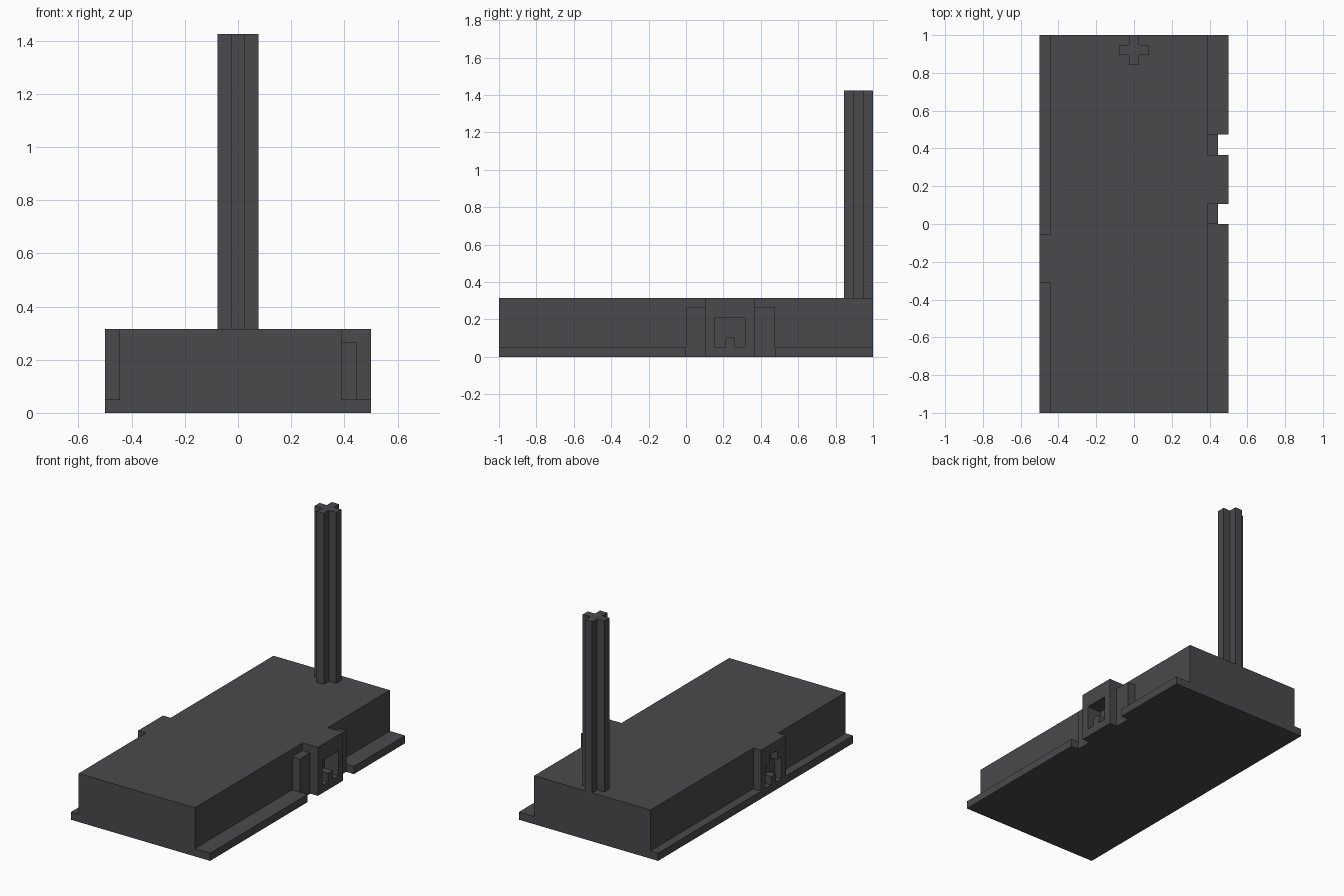
import bpy
import bmesh
from mathutils import Vector

cube = bpy.data.objects.get("Cube")
if cube:
    bpy.data.objects.remove(cube, do_unlink=True)

# Single charcoal plastic
charcoal = bpy.data.materials.new("charcoal_grey")
charcoal.use_nodes = True
COLOUR = (0.068, 0.066, 0.071, 1)
charcoal.diffuse_color = COLOUR
charcoal.node_tree.nodes["Principled BSDF"].inputs["Base Color"].default_value = COLOUR


def prism(name, profile, start, end, axis="z"):
    """Extrude a flat outline: (x, y) along z, or (y, z) along x."""
    bm = bmesh.new()
    if axis == "z":
        points = [(a, b, start) for a, b in profile]
        step = Vector((0, 0, end - start))
    else:
        points = [(start, a, b) for a, b in profile]
        step = Vector((end - start, 0, 0))
    face = bm.faces.new([bm.verts.new(p) for p in points])
    made = bmesh.ops.extrude_face_region(bm, geom=[face])["geom"]
    top = [g for g in made if isinstance(g, bmesh.types.BMVert)]
    bmesh.ops.translate(bm, vec=step, verts=top)
    bmesh.ops.recalc_face_normals(bm, faces=bm.faces)
    mesh = bpy.data.meshes.new(name)
    bm.to_mesh(mesh)
    bm.free()
    mesh.materials.append(charcoal)
    obj = bpy.data.objects.new(name, mesh)
    bpy.context.collection.objects.link(obj)
    return obj


def box(name, x, y, z):
    outline = [(x[0], y[0]), (x[1], y[0]), (x[1], y[1]), (x[0], y[1])]
    return prism(name, outline, *z)


def socket(target, profile, x0, x1):
    """Cut a keyed recess into a tab."""
    cutter = prism(target.name + "_cutter", profile, x0, x1, axis="x")
    cutter.hide_render = True
    cutter.hide_viewport = True
    mod = target.modifiers.new("socket", "BOOLEAN")
    mod.operation = "DIFFERENCE"
    mod.solver = "EXACT"
    mod.object = cutter


BASE, TOP = 0.05, 0.315
EDGE, WALL_L, WALL_R, NOTCH = 0.5, -0.445, 0.39, 0.445
GAPS = [(0.0, 0.105), (0.365, 0.475)]

# Base plate with two notches in one long edge
outline = [(-EDGE, 1), (-EDGE, -1), (EDGE, -1)]
for a, b in GAPS:
    outline += [(EDGE, a), (NOTCH, a), (NOTCH, b), (EDGE, b)]
outline.append((EDGE, 1))
prism("base_plate", outline, 0, BASE)

# Main block
box("main_body", (WALL_L, WALL_R), (-1, 1), (BASE, TOP))

# Low shoulders beside the connector tab
for i, gap in enumerate(GAPS):
    box(f"shoulder_{i + 1}", (WALL_R, NOTCH), gap, (BASE, 0.265))

# Connector tab with a deep socket and a key tongue
tab = box("left_tab", (WALL_R, EDGE), (GAPS[0][1], GAPS[1][0]), (BASE, TOP))
mid, half, key = 0.235, 0.08, 0.025
socket(tab, [(mid - half, 0.04), (mid - key, 0.04), (mid - key, 0.105),
             (mid + key, 0.105), (mid + key, 0.04), (mid + half, 0.04),
             (mid + half, 0.21), (mid - half, 0.21)], 0.4, 0.52)

# Connector tab on the other edge, with a stepped socket
tab = box("right_tab", (-EDGE, WALL_L), (-0.31, -0.055), (BASE, TOP))
mid = -0.183
socket(tab, [(mid - half, 0.04), (mid - key, 0.04), (mid - key, 0.105),
             (mid + key, 0.105), (mid + key, 0.04), (mid + half, 0.04),
             (mid + half, 0.19), (mid + 0.04, 0.19), (mid + 0.04, 0.25),
             (mid - 0.04, 0.25), (mid - 0.04, 0.19), (mid - half, 0.19)],
       -0.52, -0.45)

# Cross-section post at the back
w, n, cy = 0.078, 0.026, 0.922
quarter = [Vector((w, -n)), Vector((w, n)), Vector((n, n))]
cross = []
for turn in range(4):
    for p in quarter:
        q = p.copy()
        for _ in range(turn):
            q = Vector((-q.y, q.x))
        cross.append((q.x, q.y + cy))
prism("cross_post", cross, TOP, 1.425)
